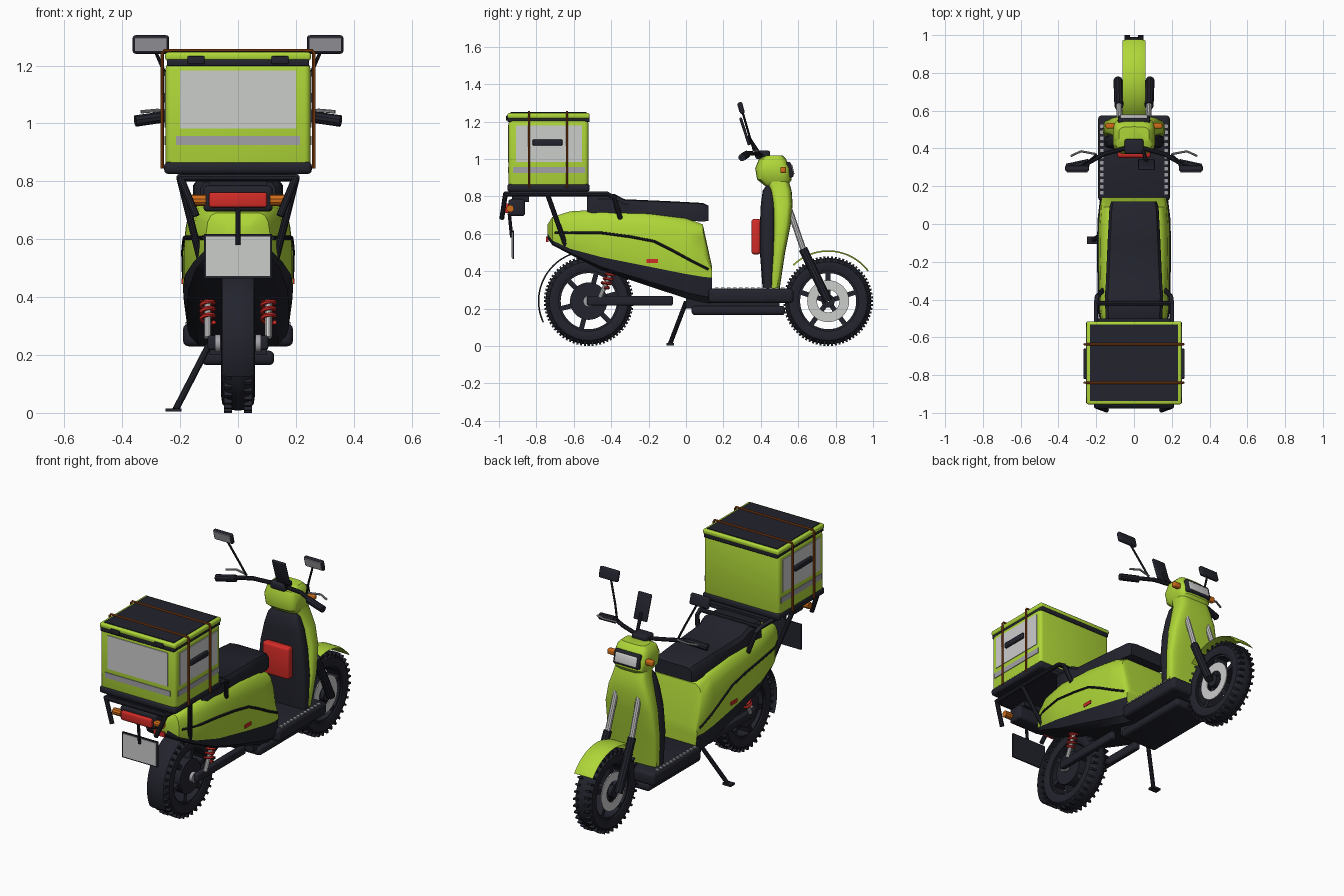
import bpy, bmesh, math
from mathutils import Vector, Matrix
from mathutils.bvhtree import BVHTree

if "Cube" in bpy.data.objects:
    bpy.data.objects.remove(bpy.data.objects["Cube"])


def paint(name, r, g, b):
    m = bpy.data.materials.new(name)
    m.use_nodes = True
    m.diffuse_color = (r, g, b, 1)
    m.node_tree.nodes["Principled BSDF"].inputs["Base Color"].default_value = (r, g, b, 1)
    return m


LIME = paint("lime", .43, .68, .04)
DARK = paint("dark_navy", .016, .017, .026)
PALE = paint("pale_grey", .6, .61, .6)
GREY = paint("mid_grey", .36, .36, .39)
RED = paint("red", .65, .025, .02)
ORANGE = paint("orange", .62, .15, .01)
STRAP = paint("strap_brown", .32, .07, .008)


def finish(name, bm, mats, angle=35):
    bmesh.ops.recalc_face_normals(bm, faces=bm.faces)
    me = bpy.data.meshes.new(name)
    bm.to_mesh(me)
    bm.free()
    ob = bpy.data.objects.new(name, me)
    bpy.context.collection.objects.link(ob)
    for m in mats:
        me.materials.append(m)
    bpy.ops.object.select_all(action='DESELECT')
    ob.select_set(True)
    bpy.context.view_layer.objects.active = ob
    bpy.ops.object.shade_smooth_by_angle(angle=math.radians(angle))
    return ob


def add_box(bm, centre, size, tilt=0):
    """Box turned by tilt degrees about the x axis."""
    mat = Matrix.Translation(centre) @ Matrix.Rotation(math.radians(tilt), 4, 'X') @ Matrix.Diagonal((*size, 1))
    return bmesh.ops.create_cube(bm, size=1, matrix=mat)


def box(name, x, y, z, mat, bevel=0.0, tilt=0):
    bm = bmesh.new()
    spans = (x, y, z)
    add_box(bm, [(a + b) / 2 for a, b in spans], [b - a for a, b in spans], tilt)
    if bevel:
        bmesh.ops.bevel(bm, geom=bm.edges[:], offset=bevel, segments=3, profile=.5, affect='EDGES')
    return finish(name, bm, [mat])


def loft(name, rings, mats, rows=None, loop=False):
    """Skin closed rings; rows gives the material of each strip round the ring."""
    bm = bmesh.new()
    vs = [[bm.verts.new(p) for p in r] for r in rings]
    n = len(vs[0])
    pairs = list(zip(vs, vs[1:])) + ([(vs[-1], vs[0])] if loop else [])
    for a, b in pairs:
        for i in range(n):
            f = bm.faces.new((a[i], a[(i + 1) % n], b[(i + 1) % n], b[i]))
            f.material_index = rows[i] if rows else 0
    if not loop:
        bm.faces.new(vs[0])
        bm.faces.new(vs[-1])
    return finish(name, bm, mats)


def lathe(name, profile, cy, cz, mat, steps=48):
    """Spin a closed (x, radius) profile about an axle along x."""
    rings = []
    for i in range(steps):
        a = math.tau * i / steps
        rings.append([(x, cy + r * math.cos(a), cz + r * math.sin(a)) for x, r in profile])
    return loft(name, rings, [mat], loop=True)


def ring(name, x0, x1, r0, r1, cy, cz, mat, steps=40):
    return lathe(name, [(x0, r0), (x1, r0), (x1, r1), (x0, r1)], cy, cz, mat, steps)


def tube(name, pts, r, mat, sides=10):
    rings, up = [], Vector((.31, .22, .92))
    pts = [Vector(p) for p in pts]
    for i, p in enumerate(pts):
        t = (pts[min(i + 1, len(pts) - 1)] - pts[max(i - 1, 0)]).normalized()
        u = t.cross(up).normalized()
        v = t.cross(u)
        rings.append([p + r * (u * math.cos(k * math.tau / sides) + v * math.sin(k * math.tau / sides))
                      for k in range(sides)])
    return loft(name, rings, [mat])


def upright(name, stations, mat, power=.5, n=28):
    """Rounded column from (z, y_back, y_front, half_width) stations."""
    def s(v):
        return math.copysign(abs(v) ** power, v)
    rings = []
    for z, y0, y1, w in stations:
        rings.append([(w * s(math.cos(k * math.tau / n)),
                       (y0 + y1) / 2 + (y1 - y0) / 2 * s(math.sin(k * math.tau / n)), z) for k in range(n)])
    return loft(name, rings, [mat])


def fender(name, cy, r, half, a0, a1, mat):
    rings = []
    for i in range(25):
        a = math.radians(a0 + (a1 - a0) * i / 24)
        rings.append([(x, cy + q * math.cos(a), .24 + q * math.sin(a)) for x, q in
                      ((-half, r - .008), (-half * .6, r), (half * .6, r), (half, r - .008),
                       (half * .6, r - .007), (-half * .6, r - .007))])
    return loft(name, rings, [mat])


# Wheels: knobbly tyre, rim, spokes and hub
def wheel(name, cy, spokes, hub, hub_half):
    half = [(.05, .16), (.058, .185), (.054, .21), (.036, .226), (.012, .231)]
    lathe(name + "_tyre", half + [(-x, r) for x, r in reversed(half)], cy, .24, DARK)
    ring(name + "_rim", -.04, .04, .15, .168, cy, .24, DARK, 48)
    ring(name + "_hub", -hub_half, hub_half, .004, hub, cy, .24, DARK)
    bm = bmesh.new()
    for i in range(72):
        a = math.tau * i / 72
        r, x = .227, (.035 if i % 2 else -.035)
        add_box(bm, (x, cy + r * math.cos(a), .24 + r * math.sin(a)), (.028, .026, .011), math.degrees(a))
    finish(name + "_knobs", bm, [DARK])
    bm = bmesh.new()
    for i in range(spokes):
        a = math.tau * (i + .25) / spokes
        add_box(bm, (0, cy + .09 * math.cos(a), .24 + .09 * math.sin(a)), (.075, .15, .026), math.degrees(a))
    finish(name + "_spokes", bm, [DARK])


wheel("front_wheel", .76, 5, .035, .06)
wheel("rear_wheel", -.52, 6, .1, .05)
fender("front_fender", .76, .272, .062, 37, 134, LIME)
fender("rear_mudguard", -.52, .272, .055, 107, 205, DARK)

# Body shell: each station is y, bottom, colour split, top, half width
stations = [(-.74, .575, .6, .65, .05), (-.715, .54, .565, .69, .11), (-.62, .49, .52, .72, .155),
            (-.45, .405, .475, .73, .185), (-.2, .32, .425, .715, .19), (0, .255, .385, .685, .187),
            (.09, .232, .37, .65, .18), (.14, .23, .365, .42, .17)]
rings = []
for y, zb, zs, zt, w in stations:
    h = zt - zs
    side = [(.75 * w, zb), (.93 * w, zb + .25 * (zs - zb)), (w, zs), (w, zs + .45 * h),
            (.95 * w, zs + .75 * h), (.85 * w, zs + .93 * h), (.7 * w, zt)]
    rings.append([(x, y, z) for x, z in side] + [(-x, y, z) for x, z in reversed(side)])
rows = [1, 1, 0, 0, 0, 0, 0, 0, 0, 0, 0, 1, 1, 1]
shell = loft("body_shell", rings, [LIME, DARK], rows)
tree = BVHTree.FromPolygons([v.co for v in shell.data.vertices], [p.vertices for p in shell.data.polygons])


def skin_x(y, z):
    hit = tree.ray_cast(Vector((1, y, z)), Vector((-1, 0, 0)))[0]
    return hit.x if hit else .1


# Seat, tapering forward
rings = []
for y, z0, z1, w in [(-.53, .71, .8, .13), (-.5, .7, .812, .15), (-.38, .69, .812, .155), (-.33, .69, .785, .15),
                     (-.1, .68, .775, .14), (.09, .665, .765, .13), (.12, .67, .75, .12)]:
    side = [(w, z0), (w, z1 - .025), (.9 * w, z1 - .005), (.7 * w, z1)]
    rings.append([(x, y, z) for x, z in side] + [(-x, y, z) for x, z in reversed(side)])
loft("seat", rings, [DARK])

# Floor, belly and front column
box("footboard", (-.19, .19), (.12, .575), (.23, .308), DARK, .02)
box("belly_pod", (-.125, .125), (.03, .53), (.165, .215), DARK, .018)
box("belly_link", (-.1, .1), (.0, .5), (.2, .26), DARK)
upright("leg_shield", [(.3, .44, .5, .145), (.5, .46, .53, .165), (.65, .465, .56, .16), (.76, .46, .57, .135),
                       (.83, .445, .565, .11), (.88, .43, .55, .1)], LIME)
upright("inner_panel", [(.3, .41, .47, .15), (.5, .395, .48, .158), (.65, .395, .48, .145), (.76, .4, .48, .122),
                        (.83, .41, .47, .1), (.86, .43, .47, .08)], DARK)
upright("head_cowl", [(.85, .43, .54, .08), (.89, .38, .565, .107), (.95, .37, .56, .112), (1.0, .39, .535, .1),
                      (1.02, .43, .515, .08)], LIME)
box("red_pouch", (-.088, .088), (.35, .4), (.49, .68), RED, .015)
box("headlight_frame", (-.085, .085), (.535, .568), (.9, .985), DARK, .01, 14)
box("headlight_lens", (-.072, .072), (.553, .574), (.913, .972), PALE, .008, 14)
box("dash", (-.05, .05), (.37, .45), (1.0, 1.045), DARK, .012)

# Handlebar and phone holder
tube("handlebar", [(-.25, .32, 1.03), (-.16, .37, 1.03), (-.05, .4, 1.02), (.05, .4, 1.02),
                   (.16, .37, 1.03), (.25, .32, 1.03)], .012, DARK)
box("phone_holder", (.022, .11), (.307, .322), (1.07, 1.225), DARK, .006, 18)
tube("phone_arm", [(.065, .33, 1.12), (.05, .39, 1.03)], .01, DARK)

# Mirrored side parts
for s, tag in ((1, "left_"), (-1, "right_")):
    def xs(a, b):
        return tuple(sorted((s * a, s * b)))

    def rod(name, pts, r, mat):
        tube(tag + name, [(s * x, y, z) for x, y, z in pts], r, mat)

    rod("grip", [(.24, .325, 1.025), (.355, .3, 1.008)], .02, DARK)
    rod("brake_lever", [(.2, .37, 1.04), (.28, .385, 1.045), (.335, .36, 1.04)], .006, GREY)
    rod("mirror_stem", [(.2, .365, 1.04), (.23, .34, 1.12), (.29, .3, 1.26)], .006, DARK)
    box(tag + "mirror", xs(.238, .364), (.283, .308), (1.24, 1.305), DARK, .01, 15)
    box(tag + "mirror_glass", xs(.247, .355), (.279, .287), (1.25, 1.297), GREY, 0, 15)
    box(tag + "front_signal", xs(.1, .15), (.505, .535), (.925, .957), ORANGE, .008)
    # Fork
    rod("fork_upper", [(.075, .55, .74), (.08, .64, .48)], .016, PALE)
    rod("fork_lower", [(.08, .625, .52), (.085, .76, .24)], .024, DARK)
    ring(tag + "brake_disc", *xs(.044, .05), .06, .112, .76, .24, PALE)
    # Rear suspension
    box(tag + "swing_arm", xs(.07, .105), (-.53, -.07), (.217, .268), DARK, .01)
    ring(tag + "axle_cap", *xs(.06, .08), .003, .03, -.52, .24, GREY, 16)
    a, b = Vector((s * .105, -.46, .26)), Vector((s * .105, -.375, .45))
    tube(tag + "damper", [a, b], .012, PALE)
    d = (b - a).normalized()
    v = d.cross(Vector((1, 0, 0)))
    tube(tag + "spring", [a.lerp(b, .28 + .6 * k / 60) + .022 * (Vector((1, 0, 0)) * math.cos(k * math.pi / 6)
                          + v * math.sin(k * math.pi / 6)) for k in range(61)], .0075, RED, 6)
    # Body trim line and side marker
    path = [(-.7, .605), (-.6, .605), (-.45, .605), (-.3, .585), (-.17, .56), (-.08, .515), (.03, .455), (.12, .41)]
    rod("trim_line", [(skin_x(y, z) + .001, y, z) for y, z in path], .007, DARK)
    x = skin_x(-.18, .455)
    box(tag + "side_marker", xs(x - .01, x + .005), (-.21, -.15), (.445, .465), RED)
    # Rack tubes
    rod("rack_rail", [(.2, -.97, .813), (.2, -.42, .813), (.195, -.385, .795), (.165, -.35, .68)], .013, DARK)
    rod("rack_strut", [(.2, -.74, .81), (.13, -.64, .53)], .013, DARK)
    rod("tail_bracket", [(.2, -.965, .815), (.145, -.985, .68)], .013, DARK)
    rod("rear_signal", [(.11, -.94, .735), (.165, -.94, .735)], .02, ORANGE)
    # Footboard grip strips
    bm = bmesh.new()
    for i in range(12):
        add_box(bm, (s * .172, .165 + i * .032, .31), (.02, .018, .008))
    finish(tag + "grip_strips", bm, [GREY])
    # Delivery box side panels
    box(tag + "box_panel", xs(.249, .254), (-.91, -.555), (.985, 1.18), PALE)
    box(tag + "box_stripe", xs(.249, .254), (-.925, -.54), (.925, .957), GREY)
    box(tag + "box_handle", xs(.25, .268), (-.82, -.66), (1.072, 1.105), DARK, .006)
    box(tag + "lid_latch", xs(.115, .175), (-.962, -.94), (1.205, 1.232), DARK, .004)

# Rack and tail
box("rack_plate", (-.19, .19), (-.95, -.5), (.8, .825), DARK)
tube("rack_cross_bar", [(-.2, -.42, .813), (.2, -.42, .813)], .013, DARK)
tube("rack_end_bar", [(-.2, -.965, .813), (.2, -.965, .813)], .013, DARK)
box("tail_housing", (-.12, .12), (-.95, -.86), (.695, .785), DARK, .015)
box("tail_hanger", (-.1, .1), (-.93, -.84), (.77, .81), DARK)
box("tail_light", (-.1, .1), (-.97, -.94), (.71, .762), RED, .008)
box("tail_reflector", (-.035, .035), (-.748, -.735), (.555, .585), RED)
tube("plate_stem", [(0, -.945, .71), (0, -.932, .58)], .009, DARK)
box("plate_frame", (-.118, .118), (-.928, -.92), (.465, .618), DARK)
box("plate_face", (-.11, .11), (-.932, -.927), (.473, .61), PALE)

# Delivery box
box("box_body", (-.25, .25), (-.948, -.522), (.835, 1.21), LIME, .02)
box("box_base", (-.255, .255), (-.955, -.515), (.825, .868), DARK, .015)
box("lid_seam", (-.245, .245), (-.955, -.515), (1.198, 1.222), DARK, .005)
box("box_lid", (-.252, .252), (-.955, -.515), (1.216, 1.246), LIME, .01)
box("lid_pad", (-.232, .232), (-.938, -.532), (1.243, 1.25), DARK)
box("rear_panel", (-.2, .2), (-.952, -.946), (.982, 1.182), PALE)
box("rear_stripe", (-.215, .215), (-.952, -.946), (.925, .957), GREY)
for i, y in enumerate((-.84, -.637)):
    tube("strap_%d" % (i + 1), [(-.262, y, .845), (-.262, y, 1.244), (-.257, y, 1.252), (.257, y, 1.252),
                                (.262, y, 1.244), (.262, y, .845)], .006, STRAP, 8)

# Kickstand
tube("kickstand", [(-.1, -.0, .235), (-.215, -.085, .012)], .012, DARK)
box("kickstand_foot", (-.25, -.195), (-.105, -.065), (.004, .016), DARK)
